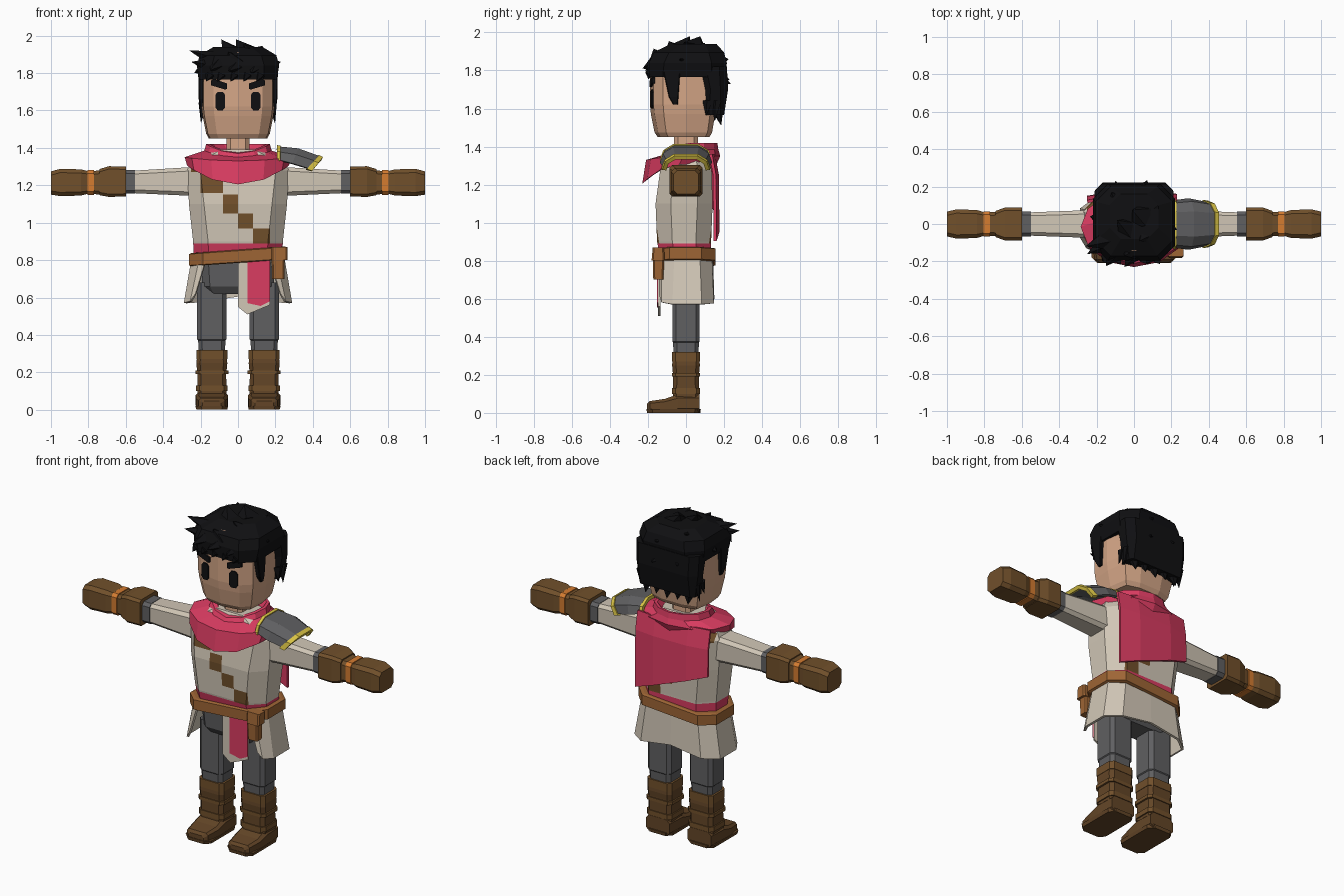
import bpy, bmesh, math
from mathutils import Vector


def mat(name, r, g, b):
    m = bpy.data.materials.new(name)
    m.diffuse_color = (r, g, b, 1)
    return m


SKIN = mat("skin", .66, .38, .24)
BLACK = mat("hair_black", .005, .005, .006)
CLOTH = mat("linen", .64, .57, .47)
PINK = mat("crimson", .70, .045, .12)
BROWN = mat("glove_brown", .165, .08, .024)
BOOT = mat("boot_brown", .125, .06, .02)
BELT = mat("belt_leather", .34, .13, .035)
GREY = mat("grey", .115, .115, .12)
YELLOW = mat("trim_yellow", .70, .55, .06)
ORANGE = mat("orange", .66, .2, .03)


def finish(bm, name, *mats, thick=0):
    bmesh.ops.recalc_face_normals(bm, faces=bm.faces)
    me = bpy.data.meshes.new(name)
    bm.to_mesh(me)
    bm.free()
    ob = bpy.data.objects.new(name, me)
    bpy.context.collection.objects.link(ob)
    for m in mats:
        me.materials.append(m)
    if thick:
        mod = ob.modifiers.new("thickness", 'SOLIDIFY')
        mod.thickness = thick
        mod.offset = 0
    return ob


def bridge(bm, rows, closed=True, caps=True):
    """Join successive rows of points with quads."""
    vs = [[bm.verts.new(p) for p in row] for row in rows]
    n = len(vs[0])
    for r, s in zip(vs, vs[1:]):
        for i in range(n if closed else n - 1):
            j = (i + 1) % n
            bm.faces.new((r[i], r[j], s[j], s[i]))
    if closed and caps:
        bm.faces.new(vs[0])
        bm.faces.new(vs[-1])


def ring(axis, h, a, b, ha, hb, c):
    """Chamfered rectangle at height h on an axis, centre (a, b), half sizes ha, hb."""
    pts = [(ha, hb - c), (ha - c, hb), (c - ha, hb), (-ha, hb - c),
           (-ha, c - hb), (c - ha, -hb), (ha - c, -hb), (ha, c - hb)]
    order = {'x': lambda u, v: (h, u, v), 'y': lambda u, v: (u, h, v),
             'z': lambda u, v: (u, v, h)}[axis]
    return [Vector(order(a + u, b + v)) for u, v in pts]


def loft(name, m, axis, rings):
    bm = bmesh.new()
    bridge(bm, [ring(axis, *r) for r in rings])
    return finish(bm, name, m)


def sheet(name, m, rows, thick):
    bm = bmesh.new()
    bridge(bm, rows, closed=False)
    return finish(bm, name, m, thick=thick)


def plate(name, m, pts, yfun, depth=.012):
    """Thin outline plate in the xz plane, following the depth yfun(x)."""
    bm = bmesh.new()
    bridge(bm, [[(x, yfun(x), z) for x, z in pts],
                [(x, yfun(x) + depth, z) for x, z in pts]])
    return finish(bm, name, m)


# Tunic body, cut along the patch edges and waist sash
bm = bmesh.new()
bridge(bm, [ring('z', *r) for r in [
    (.79, 0, 0, .235, .13, .08), (.90, 0, -.01, .24, .142, .08),
    (1.10, 0, -.01, .262, .15, .08), (1.28, 0, 0, .272, .135, .07),
    (1.34, 0, 0, .24, .11, .06), (1.39, 0, 0, .13, .08, .04)]])
patches = [(-.25, -.20, 1.27, 1.32), (-.20, -.08, 1.16, 1.27), (-.20, -.14, 1.27, 1.30),
           (-.08, 0, 1.05, 1.15), (0, .08, .97, 1.05), (.08, .17, .89, .97)]
cuts = [((x, 0, 0), (1, 0, 0)) for p in patches for x in p[:2]]
cuts += [((0, 0, z), (0, 0, 1)) for p in patches for z in p[2:]]
for co, no in sorted(set(cuts)):
    bmesh.ops.bisect_plane(bm, geom=bm.verts[:] + bm.edges[:] + bm.faces[:],
                           dist=1e-5, plane_co=co, plane_no=no)
bm.normal_update()
for f in bm.faces:
    c = f.calc_center_median()
    if c.z < .89:
        f.material_index = 1
    elif abs(f.normal.y) > .4 and any(a < c.x < b and l < c.z < h for a, b, l, h in patches):
        f.material_index = 2
finish(bm, "tunic", CLOTH, PINK, BROWN)

# Open-fronted tunic skirt
top = [(.165, -.135), (.20, -.125), (.24, -.06), (.24, .07), (.17, .13), (0, .135)]
low = [(.225, -.135, .62), (.25, -.125, .58), (.283, -.07, .57), (.283, .08, .57),
       (.20, .14, .575), (0, .142, .605)]


def both(half):
    return half + [(-p[0], *p[1:]) for p in half[-2::-1]]


sheet("tunic_skirt", CLOTH, [both([(x, y, .82) for x, y in top]), both(low)], .014)

# Hanging front cloth with stripe
plate("front_cloth", CLOTH, [(0, .82), (.17, .82), (.17, .56), (.05, .51), (0, .55)],
      lambda x: -.147)
plate("front_cloth_stripe", PINK, [(.05, .82), (.17, .82), (.17, .58), (.12, .555), (.05, .57)],
      lambda x: -.152, .009)

# Tilted belt and pouch
bm = bmesh.new()
bridge(bm, [[p + Vector((0, 0, .07 * p.x)) for p in ring('z', z, 0, -.003, a, a - .103, .075)]
            for z, a in [(.785, .25), (.79, .262), (.85, .262), (.855, .25)]])
finish(bm, "belt", BELT)
loft("belt_pouch", BELT, 'z', [(.70, .215, -.145, .033, .027, .008), (.80, .215, -.145, .035, .029, .008)])
loft("pouch_flap", BELT, 'z', [(.80, .222, -.147, .042, .034, .008), (.87, .222, -.145, .042, .03, .008)])

# Hips, legs and boots
loft("hips", GREY, 'z', [(.62, 0, 0, .16, .07, .03), (.66, 0, 0, .19, .10, .04), (.82, 0, 0, .2, .11, .04)])
for s, side in ((1, "right"), (-1, "left")):
    x = .14 * s
    loft(side + "_leg", GREY, 'z', [(.30, x, 0, .07, .065, .02), (.37, x, 0, .073, .068, .02),
                                    (.375, x, 0, .078, .072, .02), (.68, x, 0, .078, .072, .02)])
    loft(side + "_boot_shaft", BOOT, 'z', [
        (.05, x, 0, .078, .07, .02), (.19, x, 0, .077, .068, .02), (.22, x, 0, .08, .07, .02),
        (.25, x, 0, .083, .073, .02), (.29, x, 0, .078, .07, .02)])
    for i, (z0, z1, w) in enumerate([(.27, .32, .083), (.19, .21, .088), (.10, .13, .085)]):
        loft(f"{side}_boot_strap_{i}", BROWN, 'z', [(z0, x, 0, w, .074, .02), (z1, x, 0, w, .074, .02)])
    loft(side + "_boot_foot", BOOT, 'y', [
        (-.205, x, .027, .05, .02, .01), (-.19, x, .032, .07, .03, .012),
        (-.11, x, .038, .085, .036, .015), (-.04, x, .05, .086, .048, .02), (.072, x, .05, .08, .048, .02)])
    loft(side + "_boot_sole", BOOT, 'z', [(0, x, -.065, .082, .14, .03), (.02, x, -.065, .088, .143, .03)])

    # Sleeves, cuffs, gloves
    def arm(name, m, rings):
        loft(f"{side}_{name}", m, 'x', [(s * h, 0, 1.215 + dz, a, b, c) for h, dz, a, b, c in rings])

    arm("sleeve", CLOTH, [(.22, .005, .075, .078, .02), (.30, .005, .072, .074, .02), (.56, .003, .062, .06, .018)])
    arm("wrist_wrap", GREY, [(.55, .003, .066, .063, .018), (.62, .003, .066, .063, .018)])
    arm("glove_cuff", BROWN, [(.60, .005, .088, .08, .015), (.69, .005, .088, .082, .015), (.74, .002, .07, .07, .015)])
    arm("glove_wrist", BROWN, [(.72, 0, .067, .068, .018), (.78, 0, .062, .06, .018), (.82, 0, .064, .062, .018)])
    arm("glove_band", ORANGE, [(.77, 0, .068, .066, .018), (.805, 0, .068, .066, .018)])
    arm("hand", BROWN, [(.80, 0, .062, .06, .015), (.84, 0, .075, .07, .02),
                        (.95, 0, .078, .073, .02), (1.0, -.003, .066, .062, .02)])

# Cowl around the shoulders, dipping to a point at the front
bm = bmesh.new()
rows = []
for hx, hy, cy, z, dip in [(.10, .09, .02, 1.36, 0), (.15, .12, .03, 1.42, .045), (.17, .14, .025, 1.42, .05),
                           (.18, .15, .02, 1.385, .035), (.285, .195, -.015, 1.35, .02),
                           (.272, .195, -.035, 1.305, .10), (.24, .15, -.01, 1.32, .06)]:
    row = []
    for i in range(12):
        t = math.tau * i / 12
        front = max(0, -math.sin(t)) ** 2
        row.append((hx * math.cos(t), cy + hy * math.sin(t), z - dip * front))
    rows.append(row)
bridge(bm, rows, caps=False)
finish(bm, "cowl", PINK)

# Short back cape with a slanted hem
cape = [(-.25, .14), (-.12, .163), (.1, .165), (.23, .15)]
sheet("cape", PINK, [[(x, y - .02, 1.36) for x, y in cape], [(x, y, 1.25) for x, y in cape],
                     [(x, y + .003, 1.0 - .38 * x - .01) for x, y in cape]], .016)


# Shoulder guard on one side
def arch(xt, xb, w, zt, zb):
    xm, zm = xt * .6 + xb * .4, zt * .6 + zb * .4
    half = [(xb, w, zb), (xm, w * .88, zm), (xt, w * .5, zt)]
    return half + [(x, -y, z) for x, y, z in half[::-1]]


sheet("shoulder_guard", GREY, [arch(.215, .215, .12, 1.40, 1.335), arch(.32, .29, .13, 1.39, 1.315),
                               arch(.445, .39, .11, 1.345, 1.285)], .016)
sheet("guard_inner_trim", YELLOW, [arch(.208, .208, .125, 1.404, 1.33), arch(.226, .226, .127, 1.402, 1.328)], .022)
sheet("guard_outer_trim", YELLOW, [arch(.428, .365, .119, 1.353, 1.285), arch(.45, .395, .114, 1.342, 1.276)], .022)

# Neck and head
loft("neck", SKIN, 'z', [(1.34, 0, 0, .062, .065, .02), (1.47, 0, 0, .06, .062, .02)])
half = [(0, -.19), (.13, -.17), (.185, -.12), (.195, 0), (.175, .13), (.08, .158)]
outline = half + [(-x, y) for x, y in half[:0:-1]]
bm = bmesh.new()
bridge(bm, [[(x * k, y * ky, z) for x, y in outline] for z, k, ky in [
    (1.45, .80, .78), (1.475, .87, .87), (1.57, .97, .97), (1.62, 1, 1), (1.85, 1, 1), (1.91, .75, .75)]])
finish(bm, "head", SKIN)

# Eyes and brows
face = lambda x: -.197 + .154 * abs(x)
for s, side in ((1, "right"), (-1, "left")):
    eye = [(.07, 1.615), (.082, 1.60), (.108, 1.60), (.12, 1.615), (.12, 1.685), (.108, 1.70), (.082, 1.70), (.07, 1.685)]
    brow = [(.06, 1.715), (.07, 1.712), (.145, 1.735), (.145, 1.76), (.13, 1.768), (.06, 1.745)]
    plate(side + "_eye", BLACK, [(s * x, z) for x, z in eye], face)
    plate(side + "_brow", BLACK, [(s * x, z) for x, z in brow], lambda x: face(x) - .004, .016)
    # Sideburns
    loft(side + "_sideburn", BLACK, 'z', [(1.62, s * .192, -.055, .012, .012, .004),
                                          (1.66, s * .196, -.065, .014, .025, .004),
                                          (1.80, s * .195, -.075, .018, .045, .004)])

# Hair mass
loft("hair_cap", BLACK, 'z', [
    (1.765, 0, .005, .207, .198, .07), (1.84, 0, .01, .22, .205, .08),
    (1.895, 0, .015, .205, .185, .08), (1.94, 0, .04, .13, .12, .06)])
loft("hair_back", BLACK, 'z', [
    (1.565, 0, .15, .187, .05, .02), (1.70, 0, .155, .207, .066, .04), (1.82, 0, .14, .212, .075, .04)])

# Hair tufts: (base, tip, radius)
tufts = [((-.14, -.08, 1.88), (-.26, -.12, 1.92), .06), ((-.15, -.1, 1.84), (-.25, -.16, 1.86), .06),
         ((-.02, -.04, 1.89), (-.09, .02, 1.98), .09), ((.04, .04, 1.91), (-.01, .075, 1.98), .09),
         ((.08, -.05, 1.89), (.03, -.09, 1.955), .08), ((.1, .06, 1.89), (.13, .1, 1.945), .09),
         ((-.08, .1, 1.88), (-.12, .17, 1.93), .08), ((.14, 0, 1.84), (.23, -.03, 1.86), .07),
         ((-.02, -.14, 1.86), (-.05, -.17, 1.915), .07), ((-.1, -.15, 1.85), (-.15, -.225, 1.815), .06),
         ((.0, -.15, 1.84), (-.05, -.23, 1.81), .06), ((.1, -.15, 1.84), (.07, -.215, 1.80), .06),
         ((.05, .15, 1.85), (.05, .225, 1.86), .07), ((.05, .17, 1.76), (.07, .235, 1.73), .05),
         ((-.08, .17, 1.78), (-.1, .23, 1.75), .05), ((-.17, .03, 1.83), (-.235, .04, 1.80), .06)]
tufts += [((x, .165, 1.60), (x * 1.02, .185, 1.51 + .012 * (i % 2)), .048)
          for i, x in enumerate((-.14, -.07, 0, .07, .14))]
tufts += [((s * .185, y, 1.64), (s * .198, y - .01, z), .032)
          for s in (1, -1) for y, z in ((.115, 1.56), (.16, 1.53))]
tufts += [((x, -.185, 1.79), (x - .02, -.198, 1.755), .035) for x in (-.15, -.09, -.02, .05, .12)]
bm = bmesh.new()
for base, tip, r in tufts:
    b, t = Vector(base), Vector(tip)
    q = (t - b).to_track_quat('Z', 'Y')
    cs = [bm.verts.new(b + q @ Vector((r * math.cos(a), r * .7 * math.sin(a), 0)))
          for a in (math.tau * k / 5 for k in range(5))]
    apex = bm.verts.new(t)
    bm.faces.new(cs)
    for k in range(5):
        bm.faces.new((cs[k], cs[(k + 1) % 5], apex))
finish(bm, "hair_tufts", BLACK)
